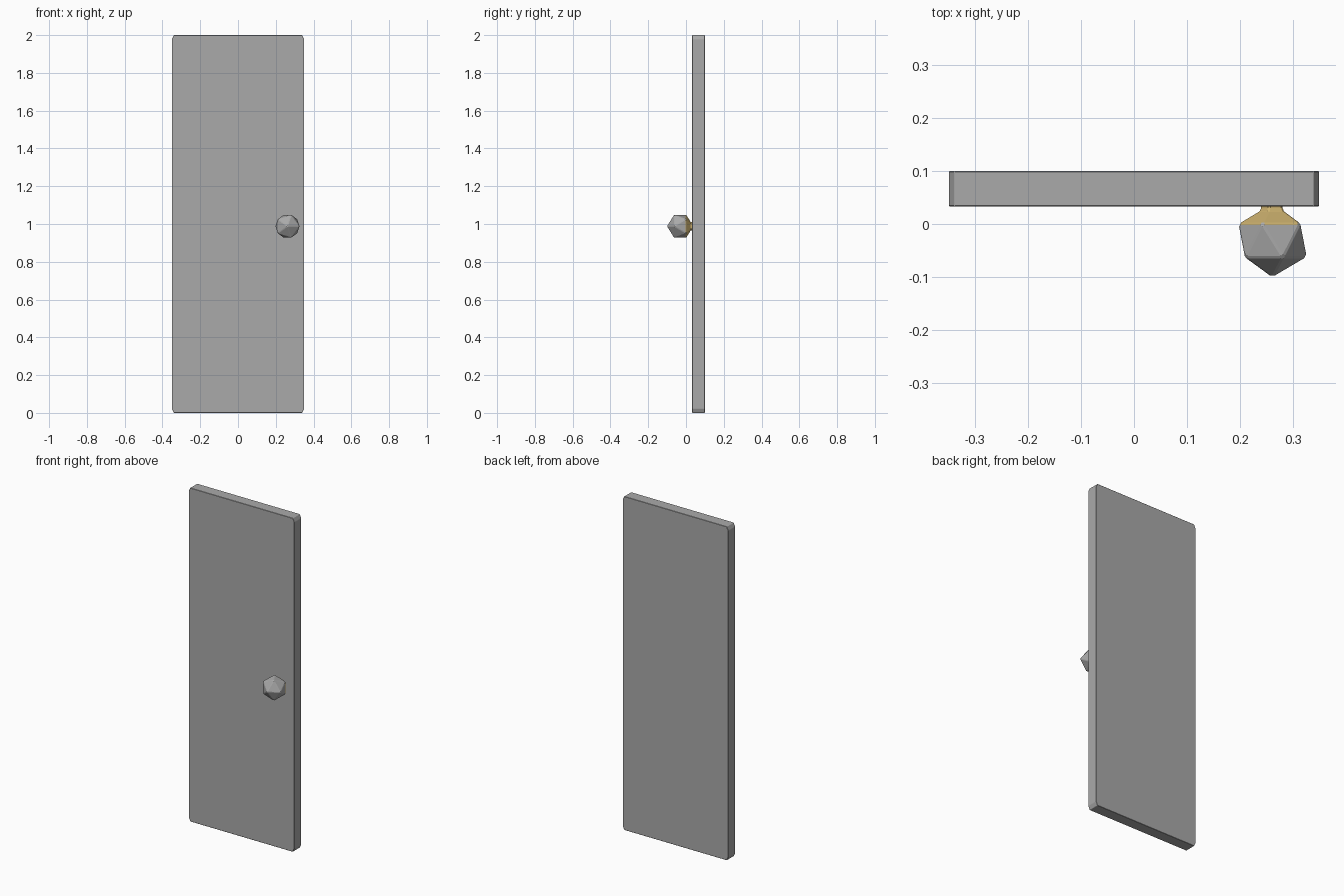
import bpy, bmesh, math

if "Cube" in bpy.data.objects:
    bpy.data.objects.remove(bpy.data.objects["Cube"])

def material(name, color):
    m = bpy.data.materials.new(name)
    m.diffuse_color = (*color, 1)
    m.use_nodes = True
    m.node_tree.nodes["Principled BSDF"].inputs["Base Color"].default_value = m.diffuse_color
    return m

grey = material("grey", (0.40, 0.40, 0.40))
gold = material("gold", (0.62, 0.45, 0.16))

def make_object(name, bm, mats):
    bmesh.ops.recalc_face_normals(bm, faces=bm.faces)
    me = bpy.data.meshes.new(name)
    bm.to_mesh(me)
    bm.free()
    for m in mats:
        me.materials.append(m)
    ob = bpy.data.objects.new(name, me)
    bpy.context.collection.objects.link(ob)
    return ob

def bevel(ob, width):
    mod = ob.modifiers.new("soft_edges", 'BEVEL')
    mod.width = width
    mod.segments = 1
    mod.limit_method = 'ANGLE'
    mod.angle_limit = math.radians(20)

# door panel: slab with clipped corners
W, H, CX, CZ = 0.35, 2.0, 0.01, 0.022
outline = [(-W + CX, 0), (W - CX, 0), (W, CZ), (W, H - CZ),
           (W - CX, H), (-W + CX, H), (-W, H - CZ), (-W, CZ)]
bm = bmesh.new()
face = bm.faces.new([bm.verts.new((x, 0.033, z)) for x, z in outline])
ext = bmesh.ops.extrude_face_region(bm, geom=[face], use_keep_orig=True)
for v in ext["geom"]:
    if isinstance(v, bmesh.types.BMVert):
        v.co.y = 0.1
door = make_object("door_panel", bm, [grey])
bevel(door, 0.0015)

# knob: icosahedron front flowing into a five-sided gold neck
KX, KZ = 0.262, 0.988
bm = bmesh.new()

def ring(y, r, start):
    return [bm.verts.new((KX + r * math.cos(start + i * math.tau / 5), y,
                          KZ + r * math.sin(start + i * math.tau / 5)))
            for i in range(5)]

half = math.pi / 5
tip = bm.verts.new((KX, -0.101, KZ))
front = ring(-0.063, 0.0645, 0)
back = ring(0.001, 0.0645, half)
collar = ring(0.023, 0.028, half)
neck_a = ring(0.027, 0.0235, half)
neck_b = ring(0.036, 0.0235, half)

for i in range(5):
    j = (i + 1) % 5
    bm.faces.new((tip, front[i], front[j]))
    bm.faces.new((front[i], back[i], front[j]))
    bm.faces.new((front[j], back[i], back[j]))
    for a, b in ((back, collar), (collar, neck_a), (neck_a, neck_b)):
        f = bm.faces.new((a[i], a[j], b[j], b[i]))
        f.material_index = 1
f = bm.faces.new(neck_b)
f.material_index = 1
knob = make_object("door_knob", bm, [grey, gold])
bevel(knob, 0.003)
